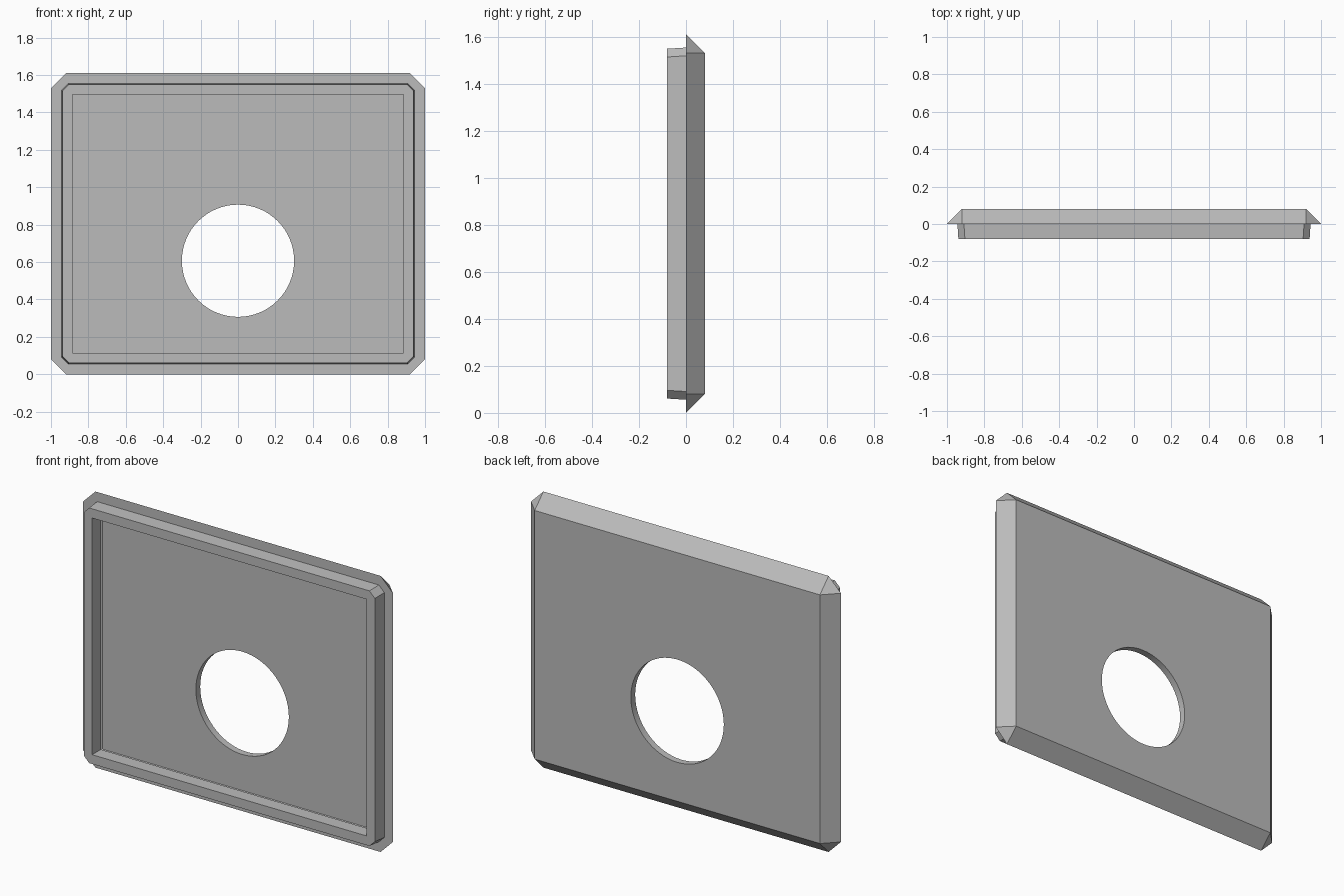
import bpy
import bmesh
import math

default = bpy.data.objects.get("Cube")
if default:
    bpy.data.objects.remove(default, do_unlink=True)

HALF_W, HALF_H = 1.0, 0.805

grey = bpy.data.materials.new("plain grey")
grey.use_nodes = True
colour = (0.5, 0.5, 0.5, 1)
grey.diffuse_color = colour
grey.node_tree.nodes["Principled BSDF"].inputs["Base Color"].default_value = colour


def outline(bm, inset, chamfer, y):
    """Rectangle with cut corners, inset from the full panel size."""
    w, h, c = HALF_W - inset, HALF_H - inset, chamfer
    points = [(w, h - c), (w - c, h), (c - w, h), (-w, h - c),
              (-w, c - h), (c - w, -h), (w - c, -h), (w, c - h)]
    return [bm.verts.new((x, y, z + HALF_H)) for x, z in points]


def loft(name, sections, closed):
    """Skin a run of outlines; closed joins the last to the first."""
    bm = bmesh.new()
    loops = [outline(bm, *s) for s in sections]
    pairs = list(zip(loops, loops[1:]))
    if closed:
        pairs.append((loops[-1], loops[0]))
    else:
        bm.faces.new(loops[0])
        bm.faces.new(loops[-1])
    for a, b in pairs:
        for i in range(len(a)):
            j = (i + 1) % len(a)
            bm.faces.new((a[i], a[j], b[j], b[i]))
    # square corners collapse their cut edge
    bmesh.ops.remove_doubles(bm, verts=bm.verts, dist=0.0005)
    bmesh.ops.recalc_face_normals(bm, faces=bm.faces)
    mesh = bpy.data.meshes.new(name)
    bm.to_mesh(mesh)
    bm.free()
    mesh.materials.append(grey)
    obj = bpy.data.objects.new(name, mesh)
    bpy.context.collection.objects.link(obj)
    return obj


# Hollow back panel with sloping edges (inset, corner cut, depth)
panel = loft("back_panel", [(0.08, 0, 0.08), (0, 0.08, 0),
                            (0.057, 0.035, 0), (0.097, 0, 0.04)], False)

# Raised rim on the front, slightly tapered
loft("front_rim", [(0.061, 0.035, -0.08), (0.056, 0.035, 0),
                   (0.115, 0, 0), (0.115, 0, -0.08)], True)

# Round opening through the panel
bpy.ops.mesh.primitive_cylinder_add(vertices=64, radius=0.3, depth=0.6,
                                    location=(0, 0, 0.607),
                                    rotation=(math.pi / 2, 0, 0))
cutter = bpy.context.object
cutter.name = "hole_cutter"
cutter.hide_render = True
cutter.data.materials.append(grey)
cut = panel.modifiers.new("round_hole", "BOOLEAN")
cut.operation = "DIFFERENCE"
cut.solver = "EXACT"
cut.object = cutter

bpy.ops.object.select_all(action="DESELECT")
panel.select_set(True)
bpy.context.view_layer.objects.active = panel
bpy.ops.object.modifier_apply(modifier=cut.name)
bpy.data.objects.remove(cutter, do_unlink=True)
bpy.ops.object.shade_smooth_by_angle(angle=math.radians(20))
